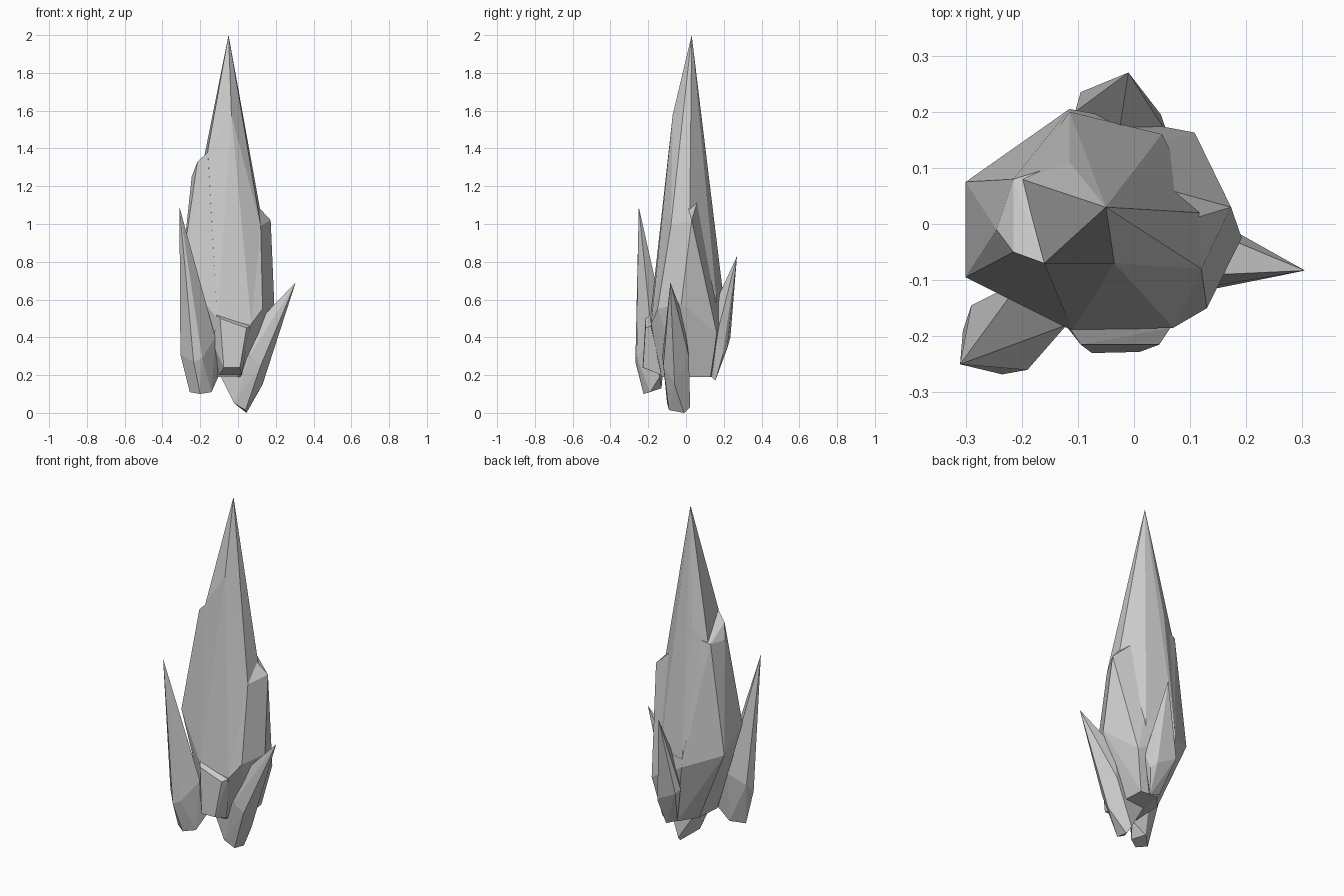
import bpy, bmesh


def crystal(name, *rings):
    """Flat-faced crystal: convex hull around a few corner rings."""
    bm = bmesh.new()
    for ring in rings:
        for p in ring:
            bm.verts.new(p)
    res = bmesh.ops.convex_hull(bm, input=bm.verts)
    junk = [g for g in res["geom_interior"] + res["geom_unused"]
            if isinstance(g, bmesh.types.BMVert) and g.is_valid]
    bmesh.ops.delete(bm, geom=list(set(junk)), context='VERTS')
    bmesh.ops.dissolve_limit(bm, angle_limit=0.05, verts=bm.verts, edges=bm.edges)
    bmesh.ops.recalc_face_normals(bm, faces=bm.faces)
    mesh = bpy.data.meshes.new(name)
    bm.to_mesh(mesh)
    bm.free()
    obj = bpy.data.objects.new(name, mesh)
    bpy.context.collection.objects.link(obj)
    return obj


# Rings shared by the spire and the shoulders around it
front_low = [(-0.11, -0.19, 0.50), (0.07, -0.185, 0.47)]
base = [(-0.12, -0.12, 0.19), (0.0, -0.13, 0.19), (0.07, -0.03, 0.19),
        (0.06, 0.13, 0.19), (-0.04, 0.14, 0.19), (-0.12, 0.05, 0.2)]

# Tall central spire
crystal("main_spire",
        [(-0.05, 0.03, 2.0), (-0.035, -0.07, 1.58)],
        [(-0.16, -0.07, 1.39), (-0.2, 0.08, 1.25), (-0.115, 0.11, 1.34)],
        [(0.12, -0.08, 0.99), (0.12, 0.02, 1.06), (0.04, 0.12, 0.97)],
        [(-0.115, 0.2, 0.6), (0.05, 0.16, 0.62)],
        front_low, base)

# Wider body with broken shoulders left and right
crystal("main_body",
        [(-0.16, -0.07, 1.38), (-0.215, -0.05, 1.33), (-0.215, 0.08, 1.25),
         (-0.245, -0.01, 1.25), (-0.115, 0.11, 1.28)],
        [(0.12, -0.08, 0.99), (0.12, 0.02, 1.05), (0.173, 0.03, 1.02)],
        [(-0.3, -0.095, 0.74), (-0.3, 0.075, 0.62), (-0.24, 0.1, 0.6),
         (-0.115, 0.205, 0.55)],
        [(0.13, -0.15, 0.55), (0.192, -0.025, 0.58), (0.108, 0.163, 0.42)],
        front_low, base)

# Short blunt crystal at the front
crystal("front_stub",
        [(-0.115, -0.185, 0.52), (-0.095, -0.215, 0.50), (0.065, -0.185, 0.46),
         (0.045, -0.215, 0.45)],
        [(-0.13, -0.17, 0.36), (-0.075, -0.23, 0.24), (0.01, -0.228, 0.24)],
        [(-0.1, -0.13, 0.2), (0.02, -0.13, 0.2)])

# Leaning crystal at the left front
crystal("left_crystal",
        [(-0.31, -0.25, 1.09)],
        [(-0.305, -0.19, 0.31), (-0.29, -0.145, 0.36), (-0.2, -0.1, 0.42),
         (-0.12, -0.18, 0.4), (-0.19, -0.26, 0.29), (-0.235, -0.268, 0.27)],
        [(-0.255, -0.19, 0.11), (-0.2, -0.225, 0.1), (-0.14, -0.19, 0.11),
         (-0.105, -0.14, 0.19), (-0.19, -0.13, 0.13)])

# Leaning crystal at the right
crystal("right_crystal",
        [(0.305, -0.083, 0.69)],
        [(0.13, -0.06, 0.15), (0.12, -0.12, 0.25), (0.13, 0.015, 0.3),
         (0.15, -0.09, 0.53), (0.13, -0.01, 0.5), (0.06, -0.125, 0.3)],
        [(0.045, -0.01, 0.0), (0.04, -0.09, 0.015), (0.035, 0.022, 0.03),
         (-0.02, -0.1, 0.05), (-0.09, -0.09, 0.19), (-0.07, 0.0, 0.2)])

# Small crystal at the back
crystal("back_crystal",
        [(-0.01, 0.27, 0.83)],
        [(-0.105, 0.2, 0.42), (-0.095, 0.235, 0.4), (0.02, 0.218, 0.34),
         (0.048, 0.195, 0.31), (0.06, 0.16, 0.4), (-0.03, 0.14, 0.55)],
        [(-0.05, 0.15, 0.2), (0.02, 0.155, 0.17), (-0.01, 0.1, 0.23)])
